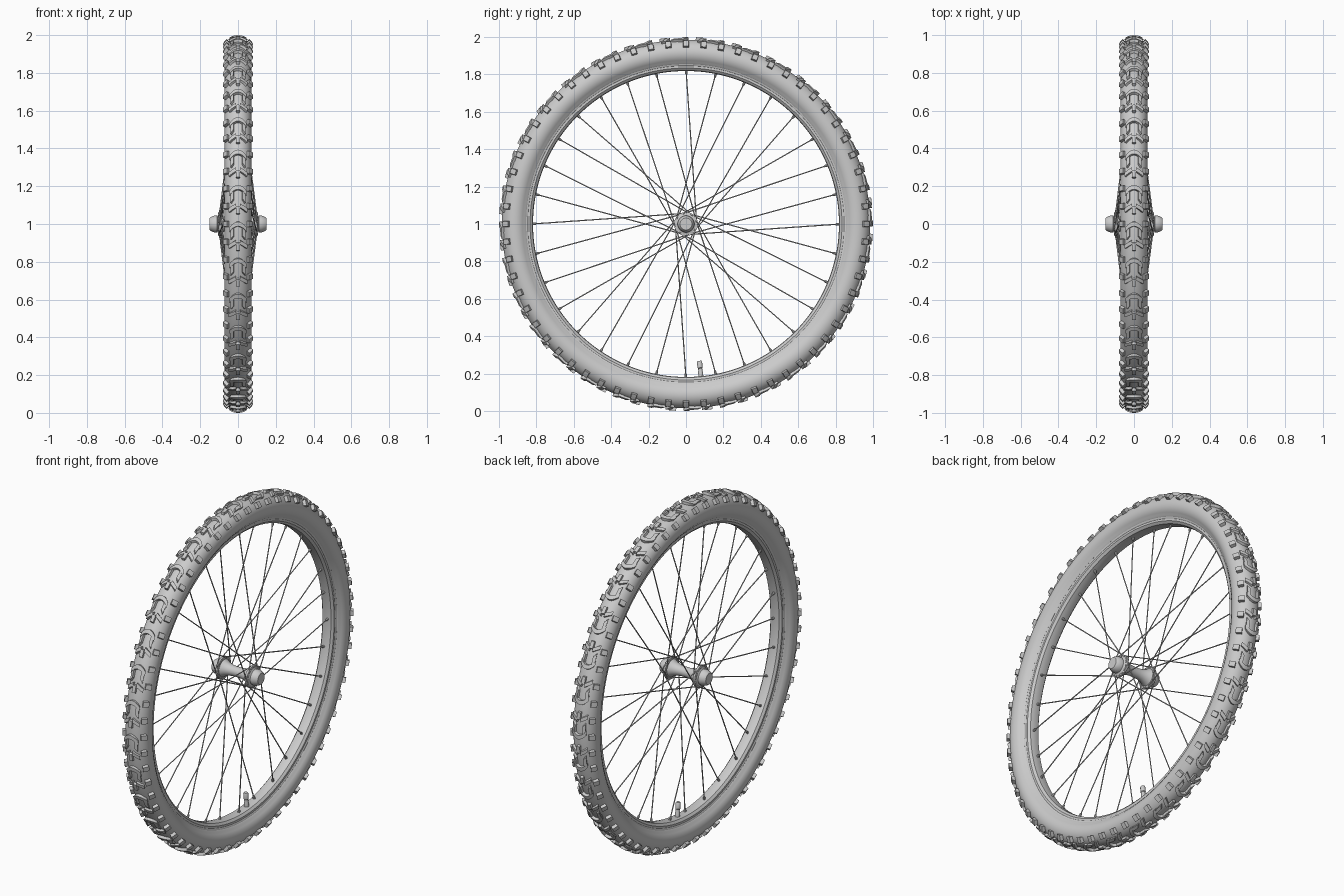
import bpy, math
from math import sin, cos, pi, radians
from mathutils import Vector

if "Cube" in bpy.data.objects:
    bpy.data.objects.remove(bpy.data.objects["Cube"])

CEN = Vector((0, 0, 1))
TC, TA, TB = 0.915, 0.071, 0.070   # tyre section: centre radius, half width, half height


def polar(x, r, t):
    return Vector((x, r * cos(t), 1 + r * sin(t)))


def make(name, verts, faces, angle=35):
    me = bpy.data.meshes.new(name)
    me.from_pydata([tuple(v) for v in verts], [], faces)
    ob = bpy.data.objects.new(name, me)
    bpy.context.collection.objects.link(ob)
    bpy.ops.object.select_all(action='DESELECT')
    ob.select_set(True)
    bpy.context.view_layer.objects.active = ob
    bpy.ops.object.mode_set(mode='EDIT')
    bpy.ops.mesh.select_all(action='SELECT')
    bpy.ops.mesh.normals_make_consistent(inside=False)
    bpy.ops.object.mode_set(mode='OBJECT')
    bpy.ops.object.shade_smooth_by_angle(angle=radians(angle))
    return ob


def lathe(name, profile, n, closed=True):
    """Revolve (x, radius) points around the wheel axle."""
    m = len(profile)
    verts = [polar(x, r, 2 * pi * i / n) for i in range(n) for x, r in profile]
    faces = []
    for i in range(n):
        a, b = i * m, (i + 1) % n * m
        for j in range(m if closed else m - 1):
            k = (j + 1) % m
            faces.append((a + j, a + k, b + k, b + j))
    if not closed:
        faces += [[i * m for i in range(n)], [i * m + m - 1 for i in range(n)]]
    return make(name, verts, faces)


def tube(verts, faces, path, n=8):
    """Append a capped round bar through (point, radius) pairs."""
    d = (path[-1][0] - path[0][0]).normalized()
    u = d.orthogonal().normalized()
    w = d.cross(u)
    base = len(verts)
    for p, r in path:
        verts += [p + r * (u * cos(2 * pi * i / n) + w * sin(2 * pi * i / n)) for i in range(n)]
    for s in range(len(path) - 1):
        for i in range(n):
            a, b = base + s * n, base + (s + 1) * n
            k = (i + 1) % n
            faces.append((a + i, a + k, b + k, b + i))
    faces.append([base + i for i in range(n)])
    faces.append([base + (len(path) - 1) * n + i for i in range(n)])


def on_tyre(phi, t, h):
    return polar((TA + h) * sin(phi), TC + (TB + h) * cos(phi), t)


def knob(verts, faces, p0, p1, half, height, t, bow=0.0, skew=0.0, seg=1):
    """Append a tread block that wraps the tyre from phi p0 to p1 (degrees)."""
    base = len(verts)
    for i in range(seg + 1):
        s = i / seg
        phi = radians(p0 + (p1 - p0) * s)
        mid = t + bow * (2 * s - 1) ** 2 + skew * (2 * s - 1)
        for sgn, h, k in ((-1, -0.006, 1.1), (-1, height, 0.9), (1, height, 0.9), (1, -0.006, 1.1)):
            verts.append(on_tyre(phi, mid + sgn * half * k, h))
    for i in range(seg):
        a, b = base + 4 * i, base + 4 * i + 4
        for j in range(4):
            k = (j + 1) % 4
            faces.append((a + j, a + k, b + k, b + j))
    faces.append([base + j for j in range(4)])
    faces.append([base + 4 * seg + j for j in range(4)])


# Tyre casing with a thin bead lip
ring = [(TA * sin(radians(a)), TC + TB * cos(radians(a))) for a in range(-135, 136, 10)]
bead = [(0.047, 0.859), (0.043, 0.855), (0.036, 0.862)]
lathe("tyre", [(-x, r) for x, r in reversed(bead)] + ring + bead, 144)

# Tread blocks: shoulder knobs, bowed bars, stems and paired centre blocks
V, F = [], []
PERIODS = 32
step = 2 * pi / PERIODS
for i in range(PERIODS):
    t = i * step
    for s in (-1, 1):
        for q in (0, 0.5):
            knob(V, F, s * 42, s * 65, 0.016, 0.018, t + q * step, seg=2)
        knob(V, F, s * 17, s * 29, 0.030, 0.013, t + 0.045, skew=0.01)
        knob(V, F, s * 8, s * 36, 0.012, 0.013, t + 0.56 * step, skew=0.012, seg=2)
    knob(V, F, -32, 32, 0.013, 0.015, t, bow=0.03, seg=8)
    knob(V, F, -7, 7, 0.022, 0.015, t + 0.62 * step, seg=2)
make("tread_knobs", V, F, 30)

# Rim with stepped braking walls
half_rim = [(0.012, 0.818), (0.027, 0.821), (0.035, 0.830), (0.038, 0.834), (0.038, 0.846),
            (0.040, 0.848), (0.043, 0.862), (0.041, 0.868), (0.034, 0.868), (0.030, 0.855)]
lathe("rim", half_rim + [(-x, r) for x, r in reversed(half_rim)], 144)

# Hub shell, flanges and axle end caps
half_hub = [(0.02, 0.028), (0.045, 0.031), (0.07, 0.039), (0.088, 0.050), (0.090, 0.064),
            (0.101, 0.064), (0.103, 0.046), (0.108, 0.040), (0.110, 0.045), (0.124, 0.045),
            (0.146, 0.036), (0.150, 0.032), (0.150, 0.02)]
lathe("hub", [(-x, r) for x, r in reversed(half_hub)] + half_hub, 40, closed=False)

# Tangential spokes with hub heads and rim nipples
SV, SF, NV, NF = [], [], [], []
for k in range(32):
    t = k * 2 * pi / 32
    side = 1 if k % 2 == 0 else -1
    turn = -1 if k % 4 < 2 else 1
    flange_x = 0.0955 + 0.007 * turn
    start = polar(side * flange_x, 0.057, t + turn * pi / 2)
    end = polar(side * 0.006, 0.826, t)
    tube(SV, SF, [(start, 0.0032), (end, 0.0032)], 6)
    tube(SV, SF, [(polar(side * 0.086, 0.057, t + turn * pi / 2), 0.005),
                  (polar(side * 0.106, 0.057, t + turn * pi / 2), 0.005)], 6)
    d = (start - end).normalized()
    tube(NV, NF, [(end, 0.007), (end + d * 0.016, 0.007), (end + d * 0.026, 0.005)], 8)
make("spokes", SV, SF, 40)
make("spoke_nipples", NV, NF)

# Air valve between two spokes at the bottom
VV, VF = [], []
tv = radians(270 + 5.6)
tube(VV, VF, [(polar(0, r, tv), w) for r, w in
              ((0.83, 0.013), (0.795, 0.013), (0.79, 0.011), (0.775, 0.011), (0.772, 0.014),
               (0.742, 0.014), (0.735, 0.010))], 16)
make("air_valve", VV, VF)
